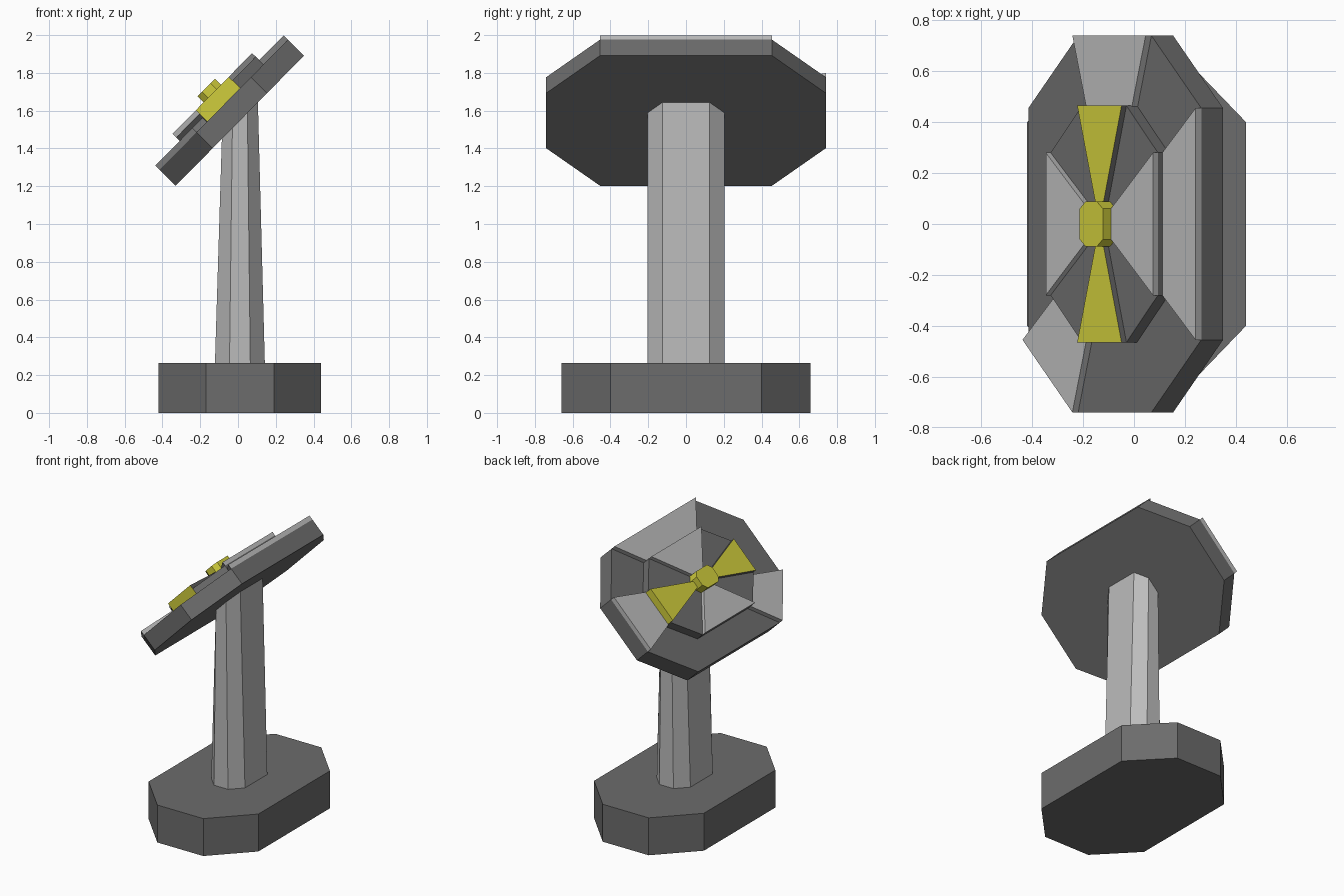
import bpy, bmesh, math
from mathutils import Matrix

cube = bpy.data.objects.get("Cube")
if cube:
    bpy.data.objects.remove(cube, do_unlink=True)


def material(name, rgb):
    m = bpy.data.materials.new(name)
    m.use_nodes = True
    m.diffuse_color = (*rgb, 1)
    m.node_tree.nodes["Principled BSDF"].inputs["Base Color"].default_value = (*rgb, 1)
    return m


DARK, LIGHT, YELLOW = range(3)
MATS = [material("dark grey", (0.15, 0.15, 0.15)),
        material("light grey", (0.5, 0.5, 0.5)),
        material("yellow", (0.63, 0.61, 0.045))]


def octagon(x, y, xb, yb):
    """Eight corners, counter-clockwise; side 0 faces +x, side 2 faces +y."""
    return [(x, -yb), (x, yb), (xb, y), (-xb, y),
            (-x, yb), (-x, -yb), (-xb, -y), (xb, -y)]


def finish(name, bm, matrix):
    bmesh.ops.remove_doubles(bm, verts=bm.verts, dist=1e-5)
    mesh = bpy.data.meshes.new(name)
    bm.to_mesh(mesh)
    bm.free()
    for m in MATS:
        mesh.materials.append(m)
    ob = bpy.data.objects.new(name, mesh)
    bpy.context.collection.objects.link(ob)
    ob.matrix_world = matrix
    return ob


def face(bm, points, mat):
    bm.faces.new([bm.verts.new(p) for p in points]).material_index = mat


def prism(name, corners, z0, z1, mat, matrix, scale=1, slope=0):
    """Octagonal block; the top can narrow in x and lean along x."""
    bm = bmesh.new()
    low = [(x, y, z0) for x, y in corners]
    top = [(x * scale, y, z1 + slope * x * scale) for x, y in corners]
    face(bm, low[::-1], mat)
    face(bm, top, mat)
    for i in range(8):
        j = (i + 1) % 8
        face(bm, [low[i], low[j], top[j], top[i]], mat)
    return finish(name, bm, matrix)


def sector_disc(name, corners, z0, z1, z2, colours, matrix):
    """Octagonal disc of eight wedges; coloured wedges rise from z1 to z2."""
    bm = bmesh.new()
    height = [z2 if i in colours else z1 for i in range(8)]
    face(bm, [(x, y, z0) for x, y in corners][::-1], DARK)
    for i in range(8):
        j = (i + 1) % 8
        (ax, ay), (bx, by) = corners[i], corners[j]
        mat, h = colours.get(i, DARK), height[i]
        face(bm, [(0, 0, h), (ax, ay, h), (bx, by, h)], mat)
        # outer wall, with a coloured rim
        wall = YELLOW if mat == YELLOW else DARK
        face(bm, [(ax, ay, z0), (bx, by, z0), (bx, by, z1), (ax, ay, z1)], wall)
        if h > z1:
            face(bm, [(ax, ay, z1), (bx, by, z1), (bx, by, h), (ax, ay, h)], mat)
        # radial step between this wedge and the next
        if h != height[j]:
            step = [(0, 0, z1), (0, 0, z2), (bx, by, z2), (bx, by, z1)]
            high = colours[i] if h > height[j] else colours[j]
            face(bm, step if h < height[j] else step[::-1],
                 LIGHT if high == LIGHT else DARK)
    return finish(name, bm, matrix)


# Foot and column
centre = Matrix.Translation((0.01, 0, 0))
prism("base", octagon(0.43, 0.66, 0.18, 0.40), 0, 0.265, DARK, centre)
prism("column", octagon(0.132, 0.205, 0.055, 0.125), 0.265, 1.56, LIGHT,
      centre, scale=0.72, slope=1)

# Tilted head
tilt = Matrix.Translation((0.01, 0, 1.547)) @ Matrix.Rotation(math.radians(-45.4), 4, "Y")
sector_disc("outer_disc", octagon(0.484, 0.74, 0.205, 0.455), 0, 0.12, 0.152,
            {0: LIGHT, 2: LIGHT, 5: LIGHT}, tilt)
sector_disc("inner_disc", octagon(0.30, 0.465, 0.124, 0.28), 0.115, 0.178, 0.205,
            {0: LIGHT, 2: YELLOW, 4: LIGHT, 6: YELLOW}, tilt)
prism("centre_knob", octagon(0.065, 0.088, 0.032, 0.06), 0.17, 0.25, YELLOW, tilt)
